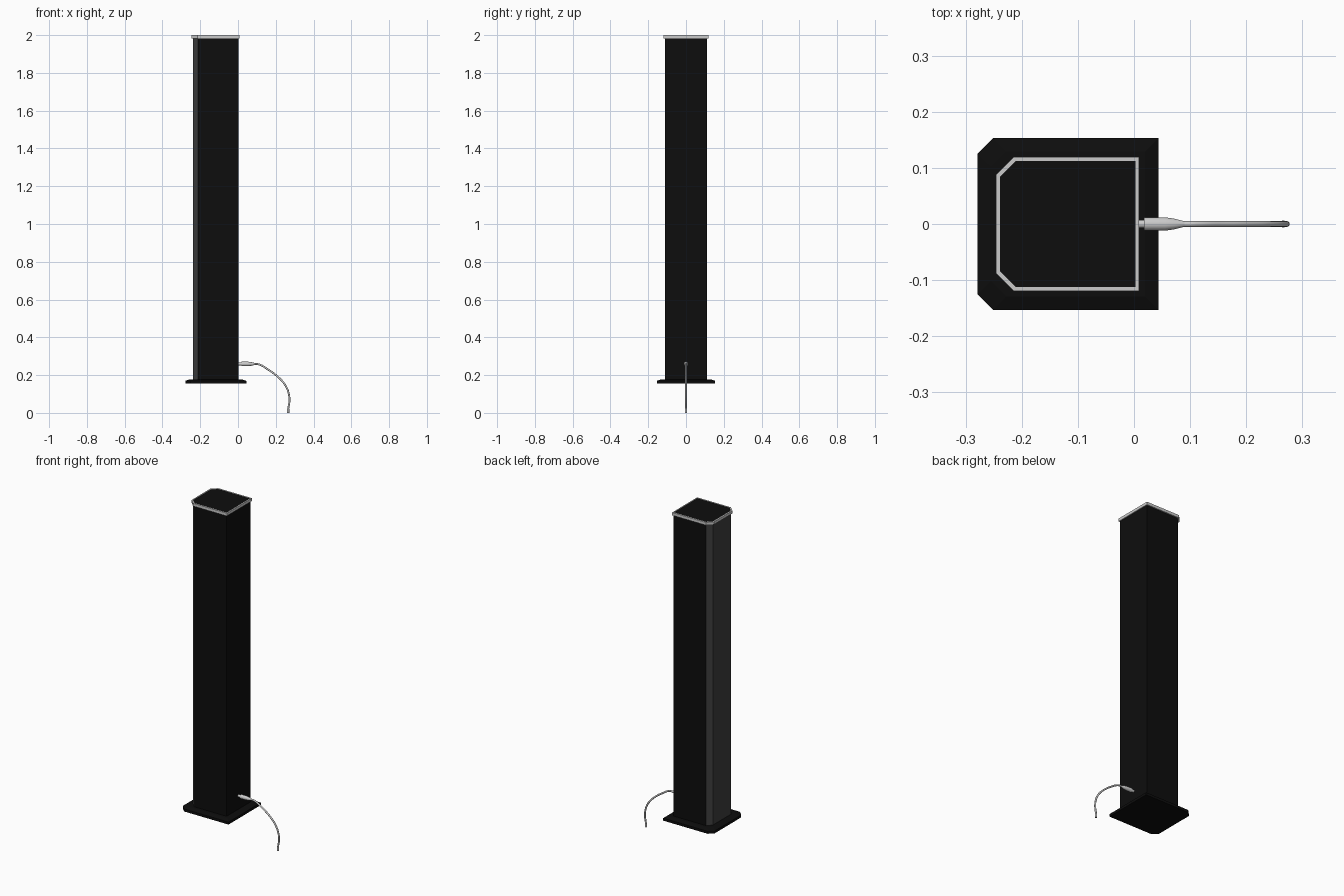
import bpy, bmesh, math
from mathutils import Vector

if "Cube" in bpy.data.objects:
    bpy.data.objects.remove(bpy.data.objects["Cube"])


def material(name, v):
    m = bpy.data.materials.new(name)
    m.diffuse_color = (v, v, v, 1)
    m.use_nodes = True
    m.node_tree.nodes["Principled BSDF"].inputs["Base Color"].default_value = m.diffuse_color
    return m


BLACK = material("black_coating", 0.004)
DARK = material("dark_panel", 0.05)


def finish(name, bm, mat=None):
    bmesh.ops.recalc_face_normals(bm, faces=bm.faces)
    mesh = bpy.data.meshes.new(name)
    bm.to_mesh(mesh)
    bm.free()
    ob = bpy.data.objects.new(name, mesh)
    bpy.context.collection.objects.link(ob)
    if mat:
        mesh.materials.append(mat)
    return ob


def outline(x0, x1, hy, c):
    """Rectangle with its two -x corners cut off."""
    return [(x1, -hy), (x1, hy), (x0 + c, hy), (x0, hy - c), (x0, c - hy), (x0 + c, -hy)]


def loft(name, layers, mat=None, closed=False):
    """Skin a stack of (outline, z) layers; closed joins last to first."""
    bm = bmesh.new()
    rings = [[bm.verts.new((x, y, z)) for x, y in pts] for pts, z in layers]
    n = len(rings[0])
    pairs = list(zip(rings, rings[1:]))
    if closed:
        pairs.append((rings[-1], rings[0]))
    else:
        bm.faces.new(rings[0])
        bm.faces.new(rings[-1])
    for a, b in pairs:
        for i in range(n):
            j = (i + 1) % n
            bm.faces.new((a[i], a[j], b[j], b[i]))
    return finish(name, bm, mat)


# Base plate with a sloped upper edge
base = outline(-0.279, 0.044, 0.153, 0.028)
base_top = outline(-0.255, 0.020, 0.129, 0.027)
loft("base_plate", [(base, 0.155), (base, 0.170), (base_top, 0.178)], BLACK)

# Column body and its chamfered face panel
hy = 0.112
body = [(0.003, -hy), (0.003, hy), (-0.211, hy), (-0.211, -hy)]
panel = [(-0.211, hy), (-0.238, hy - 0.027), (-0.238, 0.027 - hy), (-0.211, -hy)]
loft("column_body", [(body, 0.176), (body, 1.99)], BLACK)
loft("face_panel", [(panel, 0.176), (panel, 1.99)], DARK)

# Top cap and the pale trim ring around it
outer = outline(-0.246, 0.009, 0.119, 0.031)
inner = outline(-0.239, 0.003, 0.112, 0.028)
loft("top_trim", [(outer, 1.983), (outer, 2.0), (inner, 2.0), (inner, 1.983)], closed=True)
loft("top_cap", [(inner, 1.985), (inner, 1.998)], BLACK)


# Cable plug: profile turned around the x axis
def turned(name, profile, z, sides=20):
    bm = bmesh.new()
    rings = []
    for x, r in profile:
        rings.append([bm.verts.new((x, r * math.cos(a), z + r * math.sin(a)))
                      for a in (2 * math.pi * i / sides for i in range(sides))])
    for a, b in zip(rings, rings[1:]):
        for i in range(sides):
            j = (i + 1) % sides
            bm.faces.new((a[i], a[j], b[j], b[i]))
    bm.faces.new(rings[0])
    bm.faces.new(rings[-1])
    return finish(name, bm)


plug = turned("cable_plug", [(0.0, 0.0075), (0.018, 0.0075), (0.018, 0.012),
                             (0.055, 0.012), (0.072, 0.0095), (0.090, 0.005)], 0.259)

# Drooping cable swept along a smooth curve
path = [(0.085, 0.259), (0.110, 0.257), (0.160, 0.229), (0.210, 0.192), (0.248, 0.150),
        (0.268, 0.105), (0.272, 0.060), (0.266, 0.022), (0.266, 0.0)]
cu = bpy.data.curves.new("cable", "CURVE")
cu.dimensions = "3D"
cu.bevel_depth = 0.0052
cu.bevel_resolution = 3
cu.use_fill_caps = True
cu.resolution_u = 6
sp = cu.splines.new("BEZIER")
sp.bezier_points.add(len(path) - 1)
for p, (x, z) in zip(sp.bezier_points, path):
    p.co = Vector((x, 0, z))
    p.handle_left_type = p.handle_right_type = "AUTO"
cable = bpy.data.objects.new("cable", cu)
bpy.context.collection.objects.link(cable)

# Small sleeve on the loose cable end
bpy.ops.mesh.primitive_cylinder_add(vertices=16, radius=0.0062, depth=0.022, location=(0.266, 0, 0.011))
sleeve = bpy.context.object
sleeve.name = "cable_end_sleeve"

# Smooth shading on the round parts
for ob in bpy.context.selected_objects:
    ob.select_set(False)
for ob in (plug, sleeve):
    ob.select_set(True)
bpy.context.view_layer.objects.active = plug
bpy.ops.object.shade_smooth_by_angle(angle=math.radians(35))
